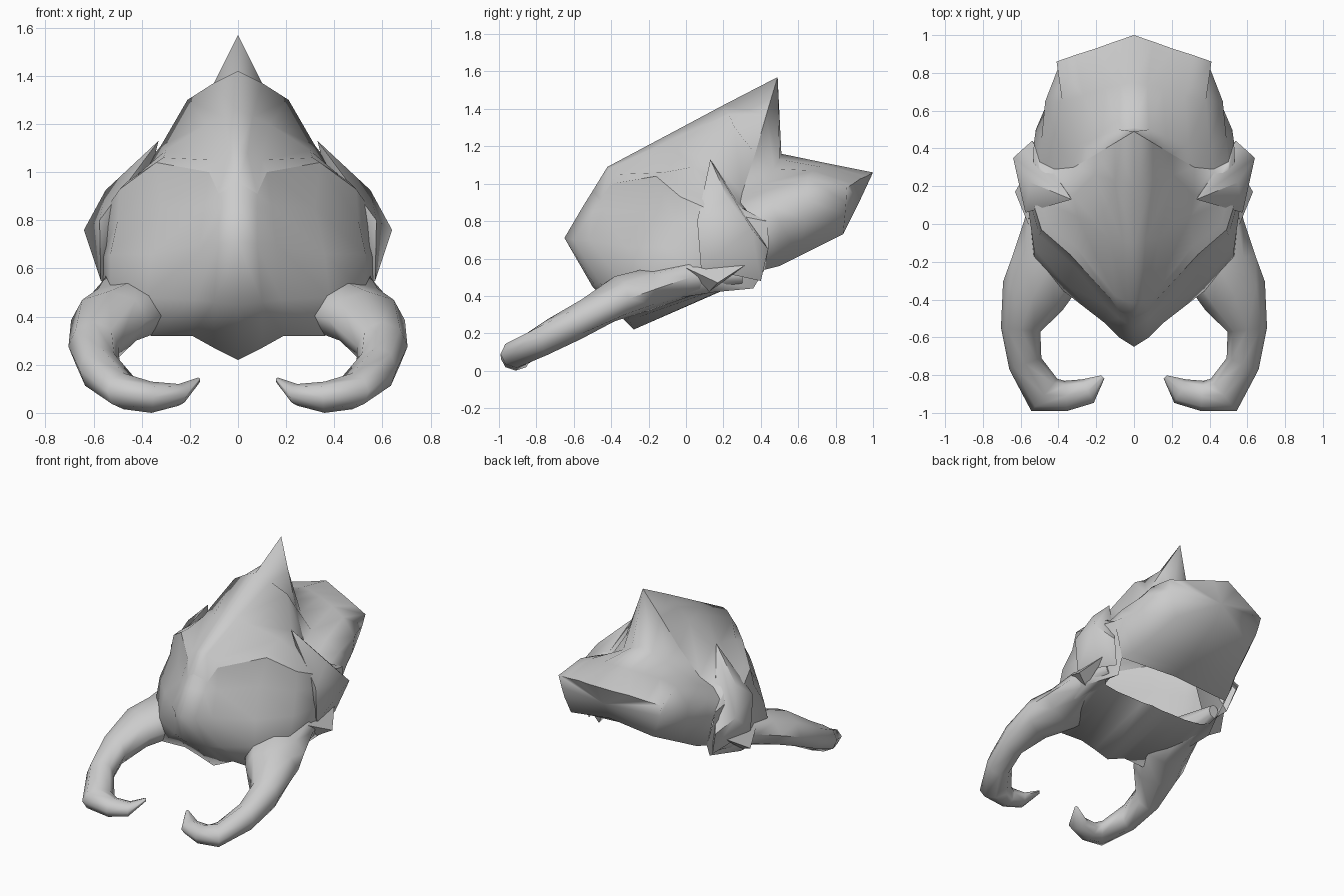
import bpy, bmesh, math
from mathutils import Vector

if "Cube" in bpy.data.objects:
    bpy.data.objects.remove(bpy.data.objects["Cube"], do_unlink=True)

grey = bpy.data.materials.new("bone_grey")
grey.use_nodes = True
grey.diffuse_color = (0.6, 0.6, 0.6, 1)
bsdf = next(n for n in grey.node_tree.nodes if n.type == "BSDF_PRINCIPLED")
bsdf.inputs["Base Color"].default_value = (0.6, 0.6, 0.6, 1)


def add_part(name, bm, angle):
    """Finish one half and mirror it across x."""
    bmesh.ops.remove_doubles(bm, verts=bm.verts, dist=0.002)
    me = bpy.data.meshes.new(name)
    bm.to_mesh(me)
    bm.free()
    me.materials.append(grey)
    ob = bpy.data.objects.new(name, me)
    bpy.context.collection.objects.link(ob)
    bpy.ops.object.select_all(action="DESELECT")
    ob.select_set(True)
    bpy.context.view_layer.objects.active = ob
    bpy.ops.object.shade_smooth_by_angle(angle=math.radians(angle))
    m = ob.modifiers.new("mirror", "MIRROR")
    m.merge_threshold = 0.002


def loft(name, rows, closed=False, flip=False, angle=80):
    """Skin neighbouring rows of points with quads."""
    bm = bmesh.new()
    grid = [[bm.verts.new(p) for p in r] for r in rows]
    n = len(rows[0])
    for a, b in zip(grid, grid[1:]):
        for i in range(n if closed else n - 1):
            j = (i + 1) % n
            f = (a[i], b[i], b[j], a[j])
            bm.faces.new(f[::-1] if flip else f)
    if closed:
        bm.faces.new(grid[0])
        bm.faces.new(grid[-1][::-1])
        bmesh.ops.recalc_face_normals(bm, faces=bm.faces)
    add_part(name, bm, angle)


# Lines shared by neighbouring parts: peaked rear rim and notched brow
rim = [(0, .49, 1.57), (.1, .43, 1.37), (.2, .37, 1.16), (.32, .3, .95),
       (.42, .29, .9), (.5, .33, .85), (.53, .43, .8)]
brow = [(0, -.5, .96), (.08, -.46, .91), (.12, -.4, 1.0), (.34, -.16, 1.04),
        (.49, -.03, .93), (.54, .13, .86), (.53, .43, .8)]

# Crest: inward-facing sheet rising from the brow to the peak
loft("crest", [
    rim,
    [(0, .2, 1.42), (.1, .23, 1.37), (.21, .26, 1.3), (.32, .15, 1.11), (.43, .2, .97), (.5, .28, .88), (.53, .43, .8)],
    [(0, -.1, 1.26), (.06, -.09, 1.23), (.13, -.08, 1.2), (.3, .04, 1.09), (.44, .1, .97), (.51, .18, .88), (.53, .43, .8)],
    [(0, -.42, 1.09), (.04, -.41, 1.08), (.1, -.38, 1.05), (.31, -.12, 1.06), (.46, .0, .96), (.525, .13, .88), (.53, .43, .8)],
    brow], flip=True)

# Face: sockets, nose ridge, cheeks, jaw and palate
loft("face", [
    brow,
    [(0, -.55, .88), (.08, -.5, .85), (.14, -.44, .86), (.32, -.22, .85), (.5, -.06, .8), (.56, .15, .77), (.52, .44, .72)],
    [(0, -.65, .71), (.08, -.6, .7), (.16, -.52, .7), (.36, -.32, .66), (.53, -.13, .66), (.57, .15, .64), (.5, .44, .65)],
    [(0, -.5, .45), (.1, -.49, .46), (.18, -.46, .47), (.38, -.35, .48), (.53, -.18, .5), (.56, .1, .5), (.46, .42, .54)],
    [(0, -.28, .22), (.1, -.3, .27), (.19, -.33, .32), (.36, -.34, .32), (.5, -.1, .38), (.54, .15, .42), (.44, .36, .44)],
    [(0, .2, .43), (.08, .19, .43), (.17, .18, .44), (.3, .18, .44), (.42, .2, .44), (.46, .25, .44), (.44, .36, .44)],
])

# Back of the head: inward-facing shell with rear wall, top, sides and underside
loft("back_shell", [
    rim + [(.46, .42, .54), (0, .43, .56)],
    [(0, .51, 1.16), (.08, .5, 1.13), (.17, .47, 1.08), (.29, .42, 1.0), (.4, .42, .96),
     (.49, .45, .89), (.52, .5, .8), (.43, .5, .56), (0, .5, .59)],
    [(0, .75, 1.11), (.07, .735, 1.1), (.15, .72, 1.09), (.27, .68, 1.07), (.38, .65, 1.03),
     (.47, .65, .92), (.46, .64, .8), (.39, .6, .61), (0, .62, .64)],
    [(0, 1.0, 1.06), (.1, .966, 1.04), (.2, .93, 1.025), (.31, .895, 1.0), (.41, .86, .98),
     (.39, .856, .9), (.37, .85, .83), (.325, .84, .73), (0, .86, .78)],
    [(0, .93, .91)] * 9])

# Ear flaps and small cheek spurs
for name, pts in (
    ("ear_flap", [(.33, .13, 1.13), (.575, .06, .8), (.55, .22, .925), (.64, .35, .76),
                  (.54, .44, .65), (.57, .08, .55), (.49, .4, .48)]),
    ("cheek_spur", [(.63, .17, .47), (.56, .0, .55), (.53, .34, .58), (.53, .12, .42)]),
):
    bm = bmesh.new()
    bmesh.ops.convex_hull(bm, input=[bm.verts.new(p) for p in pts])
    bmesh.ops.recalc_face_normals(bm, faces=bm.faces)
    add_part(name, bm, 60)

# Mandible: x, y, z, half width, half height along a hooked path
path = [(.46, .3, .51, .04, .05), (.47, .03, .5, .11, .1), (.43, -.2, .435, .215, .115),
        (.535, -.38, .385, .175, .12), (.6, -.56, .275, .105, .105), (.575, -.74, .18, .09, .095),
        (.475, -.905, .09, .11, .075), (.36, -.91, .065, .08, .065), (.245, -.885, .075, .07, .045),
        (.165, -.81, .135, .012, .012)]
rings = []
for k, (x, y, z, w, h) in enumerate(path):
    a, b = Vector(path[max(k - 1, 0)][:2]), Vector(path[min(k + 1, len(path) - 1)][:2])
    t = (b - a).normalized()
    rings.append([(x - t.y * w * math.cos(q), y + t.x * w * math.cos(q), z + h * math.sin(q))
                  for q in (math.tau * i / 8 for i in range(8))])
loft("mandible", rings, closed=True, angle=60)
